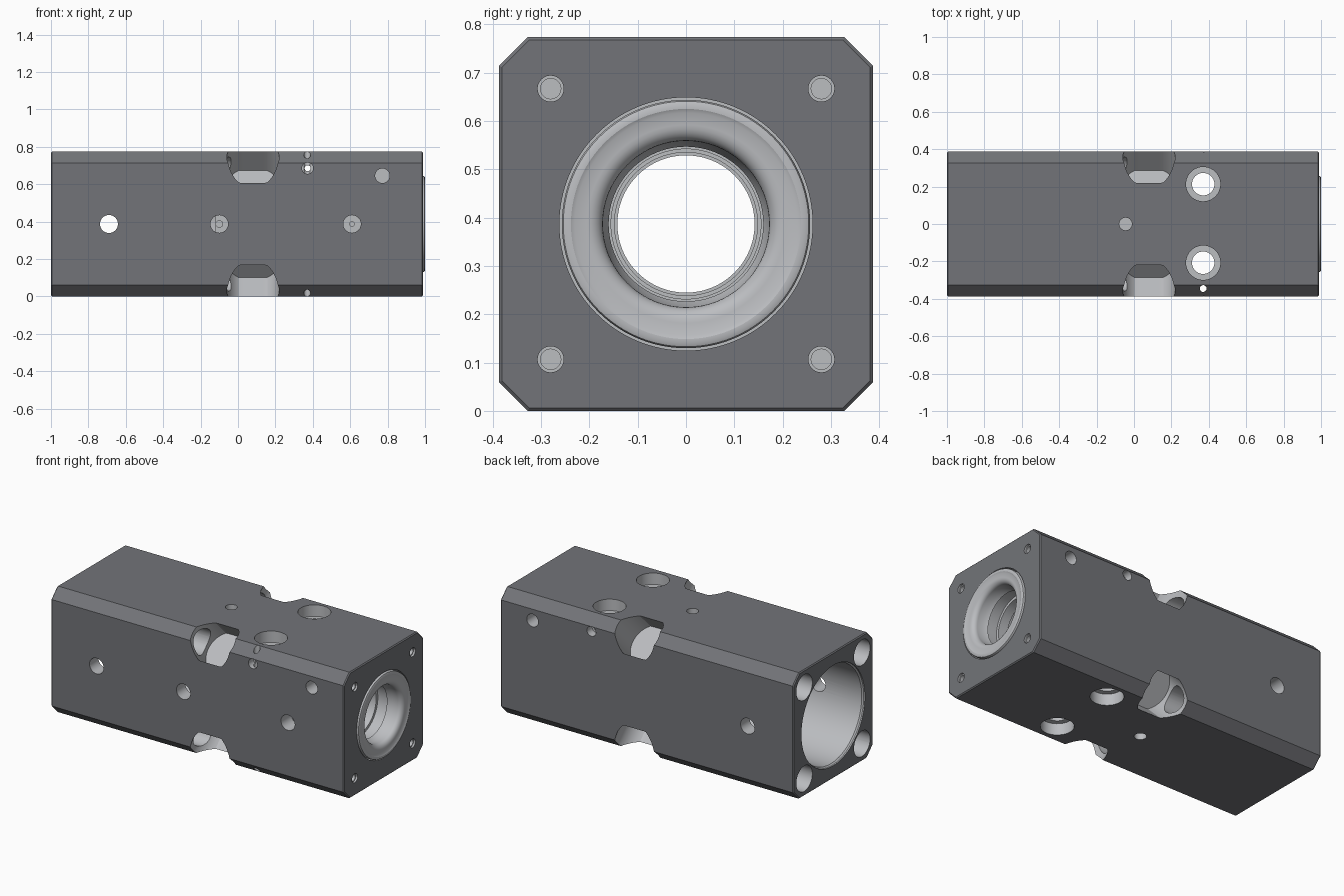
import bpy, bmesh, math
from mathutils import Vector, Matrix

if "Cube" in bpy.data.objects:
    bpy.data.objects.remove(bpy.data.objects["Cube"])

H = 0.387            # half width of the block, also height of its centre line
PAINT = bpy.data.materials.new("dark_body")
PAINT.diffuse_color = (0.17, 0.175, 0.19, 1)
PAINT.use_nodes = True
PAINT.node_tree.nodes["Principled BSDF"].inputs["Base Color"].default_value = PAINT.diffuse_color
METAL = bpy.data.materials.new("machined_metal")
METAL.diffuse_color = (0.5, 0.51, 0.53, 1)
METAL.use_nodes = True
METAL.node_tree.nodes["Principled BSDF"].inputs["Base Color"].default_value = METAL.diffuse_color


def finish(bm, name, mat_index):
    bmesh.ops.recalc_face_normals(bm, faces=bm.faces)
    for f in bm.faces:
        f.material_index = mat_index
    mesh = bpy.data.meshes.new(name)
    bm.to_mesh(mesh)
    bm.free()
    mesh.materials.append(PAINT)
    mesh.materials.append(METAL)
    ob = bpy.data.objects.new(name, mesh)
    bpy.context.collection.objects.link(ob)
    return ob


def prism(points, start, direction, depth, name, mat_index=1, edge=0):
    """Extrude a 2D outline from start along direction."""
    w = Vector(direction).normalized()
    u = Vector((1, 0, 0)) if abs(w.x) < 0.9 else Vector((0, 1, 0))
    v = w.cross(u)
    s = Vector(start)
    bm = bmesh.new()
    a = [bm.verts.new(s + u * p + v * q) for p, q in points]
    face = bm.faces.new(a)
    ext = bmesh.ops.extrude_face_region(bm, geom=[face])["geom"]
    new = [g for g in ext if isinstance(g, bmesh.types.BMVert)]
    bmesh.ops.translate(bm, verts=new, vec=w * depth)
    if edge:
        rim = [e for e in bm.edges
               if abs((e.verts[0].co - e.verts[1].co).dot(w)) < 1e-5]
        bmesh.ops.bevel(bm, geom=rim, offset=edge, segments=1, affect='EDGES')
    return finish(bm, name, mat_index)


def circle(r, n=40):
    return [(r * math.cos(2 * math.pi * i / n), r * math.sin(2 * math.pi * i / n))
            for i in range(n)]


def lathe(profile, name, closed=False, n=96):
    """Spin an (x, radius) profile about the block's long axis."""
    bm = bmesh.new()
    rings = [[bm.verts.new((x, r * math.cos(2 * math.pi * i / n),
                            H + r * math.sin(2 * math.pi * i / n)))
              for i in range(n)] for x, r in profile]
    pairs = list(zip(rings, rings[1:]))
    if closed:
        pairs.append((rings[-1], rings[0]))
    for a, b in pairs:
        for i in range(n):
            j = (i + 1) % n
            bm.faces.new((a[i], a[j], b[j], b[i]))
    if not closed:
        bm.faces.new(rings[0])
        bm.faces.new(rings[-1])
    return finish(bm, name, 1)


def cut(cutter):
    cutter.hide_render = True
    mod = block.modifiers.new("cut", 'BOOLEAN')
    mod.operation = 'DIFFERENCE'
    mod.solver = 'EXACT'
    mod.object = cutter
    bpy.context.view_layer.objects.active = block
    bpy.ops.object.modifier_apply(modifier=mod.name)
    bpy.data.objects.remove(cutter, do_unlink=True)


def drill(mouth, direction, r, depth):
    """Round hole; mouth lies on the surface, cutter starts a bit outside."""
    d = Vector(direction).normalized()
    cut(prism(circle(r), Vector(mouth) - d * 0.05, d, depth + 0.05, "drill"))


# block: square bar with chamfered long edges
K = H - 0.06
outline = [(H, -K), (H, K), (K, H), (-K, H), (-H, K), (-H, -K), (-K, -H), (K, -H)]
block = prism(outline, (-1, 0, H), (1, 0, 0), 1.99, "cylinder_block", 0, 0.006)

# stepped main bore with seal grooves and a seat for the end ring
cut(lathe([(-1.1, 0.308), (-0.992, 0.308), (-0.984, 0.30), (-0.12, 0.30), (-0.12, 0.142),
           (0.55, 0.142), (0.55, 0.16), (0.62, 0.16), (0.62, 0.148), (0.70, 0.148),
           (0.70, 0.172), (0.77, 0.172), (0.77, 0.155), (0.83, 0.155), (0.83, 0.172),
           (0.90, 0.172), (0.90, 0.262), (1.1, 0.262)], "bore_cutter"))

# four corners: clamping pocket, rod tunnel from the left, threaded hole on the right
pocket = [(p, max(-0.118, min(0.118, q))) for p, q in circle(0.14, 64)]
for sy in (-1, 1):
    for sz in (-1, 1):
        d = Vector((0, sy, sz)).normalized()
        cut(prism(pocket, Vector((0.08, 0, H)) + d * 0.287, d, 0.5, "pocket_cutter"))
        y, z = 0.28 * sy, H + 0.28 * sz
        drill((-1, y, z), (1, 0, 0), 0.078, 1.07)
        drill((0.99, y, z), (-1, 0, 0), 0.021, 0.14)
        drill((0.99, y, z), (-1, 0, 0), 0.027, 0.012)

# top and bottom: counterbored bolt holes, locating holes
for y in (-0.207, 0.213):
    drill((0.37, y, 2 * H), (0, 0, -1), 0.06, 0.9)
    for z, s in ((2 * H, -1), (0, 1)):
        drill((0.37, y, z), (0, 0, s), 0.092, 0.07)
for z, s in ((2 * H, -1), (0, 1)):
    drill((-0.045, 0, z), (0, 0, s), 0.034, 0.08)
drill((0.37, -0.345, 2 * H), (0, 0, -1), 0.018, 0.9)

# sides: cross hole, upper pin holes on both faces, ports on the front only
drill((-0.69, -H, H), (0, 1, 0), 0.048, 0.9)
drill((0.372, -H, 0.685), (0, 1, 0), 0.016, 0.9)
for s in (-1, 1):
    drill((0.372, s * H, 0.685), (0, -s, 0), 0.03, 0.05)
    drill((0.772, s * H, 0.645), (0, -s, 0), 0.039, 0.10)
for x, r in ((-0.10, 0.018), (0.61, 0.012)):
    drill((x, -H, H), (0, 1, 0), 0.047, 0.10)
    drill((x, -H, H), (0, 1, 0), r, 0.17)

# end ring with a rounded lip
fillet = [(0.965 + 0.03 * math.sin(a), 0.205 - 0.033 * math.cos(a))
          for a in (math.pi / 2 * i / 6 for i in range(7))]
ring = lathe([(0.90, 0.257), (0.990, 0.257), (0.997, 0.254), (1.0, 0.247),
              (1.0, 0.238), (0.996, 0.230)] + fillet[::-1] +
             [(0.93, 0.172), (0.90, 0.160)], "end_ring", closed=True)

for ob in (block, ring):
    bpy.ops.object.select_all(action='DESELECT')
    ob.select_set(True)
    bpy.context.view_layer.objects.active = ob
    bpy.ops.object.shade_smooth_by_angle(angle=math.radians(25))
